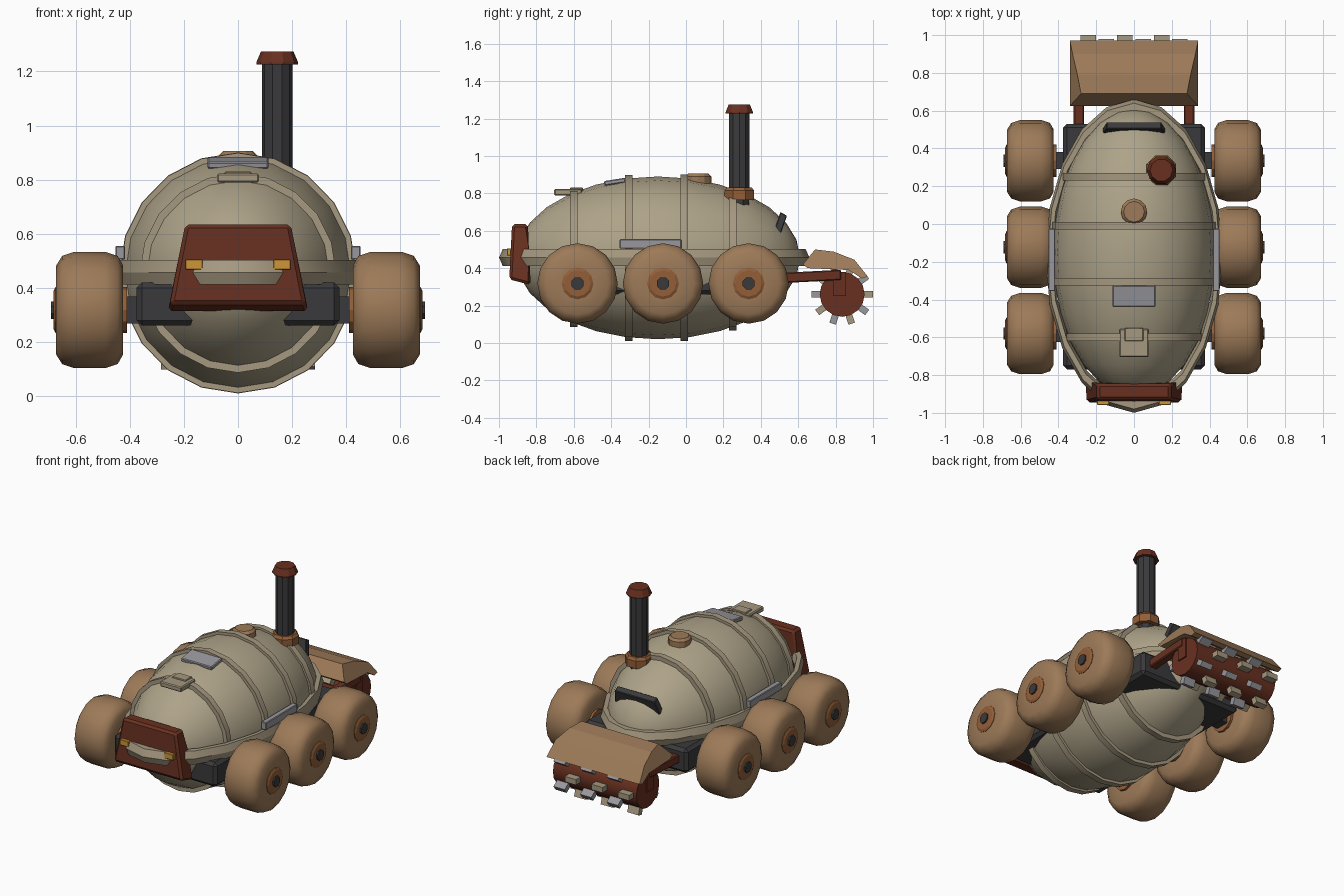
import bpy, bmesh, math
from math import sin, cos, pi, radians, sqrt
from mathutils import Matrix, Vector

if "Cube" in bpy.data.objects:
    bpy.data.objects.remove(bpy.data.objects["Cube"])


def material(name, srgb):
    m = bpy.data.materials.new(name)
    lin = [(c / 255 / 12.92 if c < 10 else ((c / 255 + 0.055) / 1.055) ** 2.4) for c in srgb]
    m.diffuse_color = (*lin, 1)
    m.use_nodes = True
    m.node_tree.nodes["Principled BSDF"].inputs["Base Color"].default_value = m.diffuse_color
    return m


KHAKI = material("khaki hull", (174, 163, 137))
SAND = material("sand trim", (165, 152, 127))
TAN = material("tan", (157, 122, 88))
COPPER = material("copper", (146, 94, 56))
RUST = material("rust red", (104, 48, 32))
DARK = material("dark iron", (58, 58, 60))
GREY = material("grey steel", (152, 152, 158))
GOLD = material("gold lamp", (205, 150, 55))


def finish(name, bm, mat, angle=0, bevel=0):
    if bevel:
        bmesh.ops.bevel(bm, geom=bm.edges[:], offset=bevel, segments=1, affect='EDGES')
    bmesh.ops.recalc_face_normals(bm, faces=bm.faces[:])
    me = bpy.data.meshes.new(name)
    bm.to_mesh(me)
    bm.free()
    if angle:
        for p in me.polygons:
            p.use_smooth = True
        me.set_sharp_from_angle(angle=radians(angle))
    me.materials.append(mat)
    ob = bpy.data.objects.new(name, me)
    bpy.context.collection.objects.link(ob)
    return ob


def box(name, c, size, mat, bevel=0, rx=0):
    bm = bmesh.new()
    bmesh.ops.create_cube(bm, size=1)
    bmesh.ops.transform(bm, verts=bm.verts[:], matrix=Matrix.Translation(c) @
                        Matrix.Rotation(rx, 4, 'X') @ Matrix.Diagonal((*size, 1)))
    return finish(name, bm, mat, 0, bevel)


def lathe(name, prof, n, axis, c, mat, angle=0, closed=False, phase=0.0, sx=1.0):
    """Spin (radius, height) points about an axis; closed joins the last ring to the first."""
    bm = bmesh.new()
    rings = []
    for r, h in prof:
        ring = []
        for i in range(n):
            t = 2 * pi * i / n + phase
            a, b = r * cos(t), r * sin(t)
            p = {'X': (h, a, b), 'Y': (a * sx, h, b), 'Z': (a, b, h)}[axis]
            ring.append(bm.verts.new(Vector(p) + Vector(c)))
        rings.append(ring)
    pairs = list(zip(rings, rings[1:])) + ([(rings[-1], rings[0])] if closed else [])
    for A, B in pairs:
        for i in range(n):
            bm.faces.new((A[i], A[(i + 1) % n], B[(i + 1) % n], B[i]))
    if not closed:
        bm.faces.new(rings[0])
        bm.faces.new(rings[-1])
    bmesh.ops.remove_doubles(bm, verts=bm.verts[:], dist=1e-5)
    return finish(name, bm, mat, angle)


def prism(name, pts, widths, mat, bevel=0):
    """Side profile (y, z) stretched across x, with a half width for each point."""
    bm = bmesh.new()
    L = [bm.verts.new((-w, y, z)) for (y, z), w in zip(pts, widths)]
    R = [bm.verts.new((w, y, z)) for (y, z), w in zip(pts, widths)]
    n = len(pts)
    for i in range(n):
        bm.faces.new((L[i], L[(i + 1) % n], R[(i + 1) % n], R[i]))
    bm.faces.new(L)
    bm.faces.new(R)
    return finish(name, bm, mat, 0, bevel)


# Hull: an egg lying along y
CY, CZ, RY, RZ = -0.15, 0.455, 0.76, 0.435
prof = [(max(RZ * sin(pi * i / 14), 1e-6), -RY * cos(pi * i / 14)) for i in range(15)]
lathe("hull", prof, 20, 'Y', (0, CY, CZ), KHAKI, 50, sx=0.985)

# Hoops around the hull
for i, y in enumerate((-0.6, -0.305, -0.01, 0.25)):
    r = RZ * sqrt(1 - ((y - CY) / RY) ** 2)
    lathe(f"hull_hoop_{i}", [(r - 0.03, -0.02), (r + 0.018, -0.02), (r + 0.018, 0.02), (r - 0.03, 0.02)],
          20, 'Y', (0, y, CZ), SAND, 40, True, sx=0.985)

# Belt: flattened ring around the waist
belt = [(1 + 0.05 * cos(pi * k / 3), 0.052 * sin(pi * k / 3)) for k in range(6)]
ob = lathe("waist_belt", belt, 20, 'Z', (0, 0, 0), SAND, 40, True)
ob.data.transform(Matrix.Translation((0, -0.17, 0.457)) @ Matrix.Diagonal((0.447, 0.79, 1, 1)))

# Chassis and wheels
box("chassis", (0, -0.12, 0.34), (0.75, 1.3, 0.16), DARK, 0.02)
tyre = [(0.08, 0.425), (0.165, 0.425), (0.2, 0.445), (0.215, 0.49), (0.215, 0.605),
        (0.2, 0.65), (0.165, 0.672), (0.08, 0.672)]
for s in (-1, 1):
    side = "right" if s > 0 else "left"
    for i, y in enumerate((-0.58, -0.123, 0.335)):
        c = (0, y, 0.318)
        lathe(f"wheel_{side}_{i}", [(r, s * h) for r, h in tyre], 16, 'X', c, TAN, 45)
        lathe(f"hub_{side}_{i}", [(0.085, s * 0.41), (0.085, s * 0.675), (0.07, s * 0.682)],
              12, 'X', c, COPPER)
        lathe(f"axle_cap_{side}_{i}", [(0.035, s * 0.6), (0.035, s * 0.692)], 8, 'X', c, DARK, phase=pi / 8)
        box(f"axle_{side}_{i}", (s * 0.37, y, 0.318), (0.14, 0.09, 0.1), DARK)
    # Side plates, front lamps and rear arms
    box(f"side_plate_{side}", (s * 0.435, -0.19, 0.53), (0.036, 0.33, 0.05), GREY, 0.004)
    box(f"lamp_{side}", (s * 0.163, -0.94, 0.486), (0.064, 0.035, 0.038), GOLD, 0.003)
    box(f"roller_arm_{side}", (s * 0.292, 0.66, 0.355), (0.055, 0.34, 0.055), RUST, 0.006, radians(3))
    box(f"roller_bracket_{side}", (s * 0.292, 0.82, 0.315), (0.045, 0.07, 0.13), RUST)

# Front shield
prism("front_shield", [(-0.945, 0.34), (-0.93, 0.635), (-0.845, 0.635), (-0.84, 0.5), (-0.83, 0.31)],
      [0.252, 0.195, 0.195, 0.222, 0.26], RUST, 0.014)

# Chimney
P = (0.145, 0.285, 0)
lathe("chimney_base", [(0.055, 0.68), (0.055, 0.78)], 8, 'Z', P, DARK, phase=pi / 8)
lathe("chimney_collar", [(0.085, 0.765), (0.085, 0.815), (0.072, 0.832)], 8, 'Z', P, COPPER, phase=pi / 8)
lathe("chimney_pipe", [(0.057, 0.8), (0.057, 1.24)], 10, 'Z', P, DARK)
lathe("chimney_cap", [(0.077, 1.226), (0.077, 1.234), (0.06, 1.274)], 10, 'Z', P, RUST)

# Roof fittings
lathe("roof_hatch", [(0.07, 0.84), (0.07, 0.89), (0.055, 0.905)], 12, 'Z', (0, 0.065, 0), TAN)
box("roof_plate", (0, -0.38, 0.862), (0.225, 0.115, 0.025), GREY, 0.005, radians(9))
box("front_hatch", (0, -0.63, 0.806), (0.155, 0.15, 0.034), SAND, 0.006)
box("front_hatch_lid", (0, -0.585, 0.815), (0.1, 0.07, 0.03), SAND, 0.004)
prism("rear_vent", [(0.475, 0.61), (0.505, 0.7), (0.54, 0.68), (0.507, 0.587)],
      [0.165, 0.145, 0.145, 0.165], DARK, 0.004)

# Hood over the rear roller
prism("roller_hood", [(0.625, 0.42), (0.69, 0.5), (0.79, 0.488), (0.9, 0.445), (0.972, 0.355),
                      (0.94, 0.345), (0.87, 0.39), (0.65, 0.4)],
      [0.34, 0.28, 0.3, 0.325, 0.34, 0.34, 0.34, 0.34], TAN)

# Roller with staggered teeth
DY, DZ = 0.835, 0.26
lathe("roller", [(0.12, -0.305), (0.12, 0.305)], 16, 'X', (0, DY, DZ), RUST, 40)
for col in range(6):
    x = -0.243 + 0.0972 * col
    for k in range(5):
        t = radians(72 * k + 36 * (col % 2))
        box(f"roller_tooth_{col}_{k}", (x, DY + 0.135 * cos(t), DZ + 0.135 * sin(t)),
            (0.082, 0.06, 0.036), GREY if col % 2 else SAND, 0, t)
